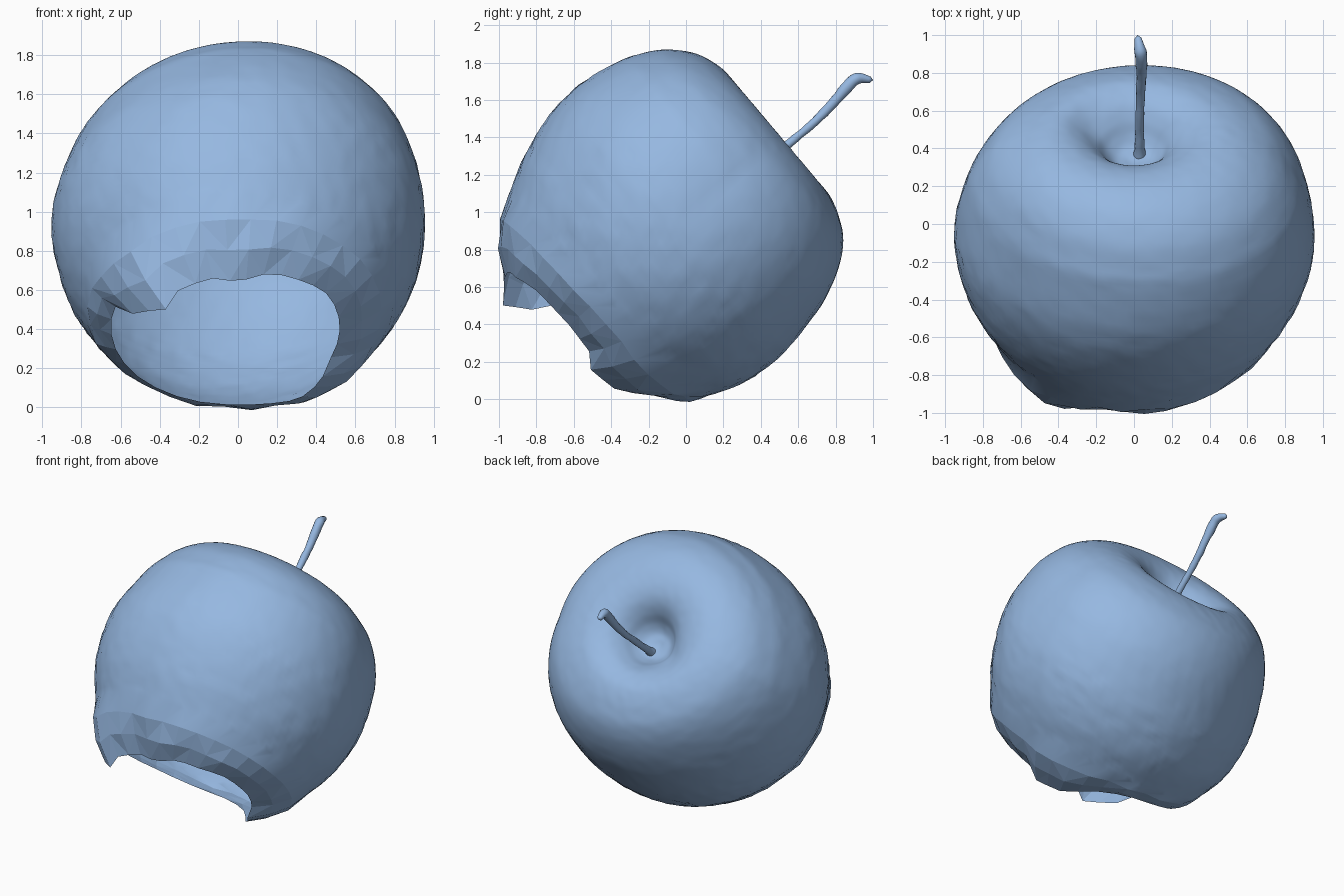
import bpy, bmesh, math
from mathutils import Vector, noise

if "Cube" in bpy.data.objects:
    bpy.data.objects.remove(bpy.data.objects["Cube"])

TILT = math.radians(48)
AX = Vector((0, math.sin(TILT), math.cos(TILT)))      # core axis, leaning back
SIDE = Vector((0, math.cos(TILT), -math.sin(TILT)))   # across the axis, back and down
CENTRE = Vector((0, -0.04, 0.92))
COARSE, FINE = 34, 4                                  # rim segments, fine steps per segment
SEG = COARSE * FINE

blue = bpy.data.materials.new("pale_blue")
blue.diffuse_color = (0.305, 0.479, 0.753, 1)
blue.use_nodes = True
blue.node_tree.nodes["Principled BSDF"].inputs["Base Color"].default_value = blue.diffuse_color


def place(r, a, ang):
    """Point at radius r, height a along the core, and angle around it."""
    p = CENTRE + AX * a + SIDE * (r * math.sin(ang))
    p.x += 1.06 * r * math.cos(ang)
    return p


def spline(pts, steps):
    """Catmull-Rom curve through the points."""
    pts = [Vector(p) for p in pts]
    ext = [2 * pts[0] - pts[1]] + pts + [2 * pts[-1] - pts[-2]]
    out = []
    for i in range(1, len(ext) - 2):
        p0, p1, p2, p3 = ext[i - 1:i + 3]
        for s in range(steps):
            t = s / steps
            out.append(0.5 * (2 * p1 + (p2 - p0) * t + (2 * p0 - 5 * p1 + 4 * p2 - p3) * t * t
                              + (3 * p1 - p0 - 3 * p2 + p3) * t ** 3))
    return out + [pts[-1]]


def finish(bm, name):
    bmesh.ops.recalc_face_normals(bm, faces=bm.faces)
    me = bpy.data.meshes.new(name)
    bm.to_mesh(me)
    bm.free()
    me.materials.append(blue)
    ob = bpy.data.objects.new(name, me)
    bpy.context.collection.objects.link(ob)
    return ob


# Skin profile: radius, height on the upper front side, then on the lower back side
profile = [(.03, .50, .03, .50), (.09, .515, .09, .515), (.14, .56, .14, .56), (.19, .635, .19, .625),
           (.26, .70, .26, .685), (.36, .737, .35, .715), (.49, .738, .43, .710),
           (.625, .69, .53, .675), (.746, .59, .641, .607), (.82, .475, .74, .478),
           (.868, .365, .82, .284), (.92, .115, .87, .024), (.907, -.11, .873, -.14),
           (.835, -.355, .845, -.32), (.735, -.56, .76, -.52)]
# Torn opening (angle, radius, height)
tear = [(0, .49, -.785), (22, .48, -.80), (32, .48, -.86), (55, .52, -.83), (75, .60, -.70),
        (90, .64, -.64), (110, .66, -.63), (135, .66, -.64), (160, .63, -.68), (180, .61, -.70),
        (191, .60, -.73), (202, .54, -.89), (222, .47, -.98), (233, .48, -.91), (255, .44, -.86),
        (270, .41, -.88), (290, .46, -.83), (305, .48, -.83), (330, .50, -.79), (360, .49, -.785)]


def tear_at(deg):
    for (d0, r0, a0), (d1, r1, a1) in zip(tear, tear[1:]):
        if d0 <= deg <= d1:
            t = (deg - d0) / (d1 - d0)
            return r0 + (r1 - r0) * t, a0 + (a1 - a0) * t


def section(row, ang):
    """Radius and height of a profile row at an angle, with the lopsided shoulder."""
    w = (1 + math.sin(ang)) / 2
    r = row[0] * (1 - w) + row[2] * w
    a = row[1] * (1 - w) + row[3] * w
    lop = max(0, min(1, (r - 0.4) / 0.4)) * max(0, min(1, (a + 0.3) / 0.6))
    return r + 0.06 * lop * math.cos(ang) * abs(math.sin(ang)), a


# Apple skin: fine rings
bm = bmesh.new()
rings = []
for row in spline(profile, 6):
    ring = []
    for k in range(SEG):
        ang = 2 * math.pi * k / SEG
        r, a = section(row, ang)
        # shallow crease on one side of the dimple
        d = math.degrees(ang) - 155
        crease = 0.035 * math.exp(-(d / 28) ** 2 - ((r - 0.24) / 0.09) ** 2)
        p = place(r, a - crease, ang)
        amp = 0.002 + 0.004 * max(0, min(1, (0.5 - a) / 0.4))
        n = (p - CENTRE).normalized()
        ring.append(bm.verts.new(p + n * amp * noise.noise(p * 18)))
    rings.append(ring)
for r0, r1 in zip(rings, rings[1:]):
    for k in range(SEG):
        j = (k + 1) % SEG
        bm.faces.new((r0[k], r0[j], r1[j], r1[k])).smooth = True
floor = bm.verts.new(place(0, 0.495, 0))
for k in range(SEG):
    bm.faces.new((floor, rings[0][(k + 1) % SEG], rings[0][k])).smooth = True

# Apple skin: coarse faceted band down to the torn edge
bands = []
for t in (0.3, 0.65, 1.0):
    ring = []
    for k in range(COARSE):
        ang = 2 * math.pi * k / COARSE
        er, ea = tear_at(360 * k / COARSE)
        sr, sa = section(profile[-1], ang)
        dr, da = er - sr, ea - sa
        bulge = 0.1 * 4 * t * (1 - t)
        p = place(sr + dr * t - da * bulge, sa + da * t + dr * bulge, ang)
        if t < 1:
            p += (p - CENTRE).normalized() * 0.018 * noise.noise(p * 7)
        ring.append(bm.verts.new(p))
    bands.append(ring)
for k in range(COARSE):
    j = (k + 1) % COARSE
    for s in range(FINE):
        f0 = rings[-1][k * FINE + s]
        f1 = rings[-1][(k * FINE + s + 1) % SEG]
        bm.faces.new((f0, f1, bands[0][k])).smooth = True
    bm.faces.new((rings[-1][(k + 1) * FINE % SEG], bands[0][j], bands[0][k])).smooth = True
    for b0, b1 in zip(bands, bands[1:]):
        if k % 2:
            bm.faces.new((b0[k], b0[j], b1[k]))
            bm.faces.new((b0[j], b1[j], b1[k]))
        else:
            bm.faces.new((b0[k], b0[j], b1[j]))
            bm.faces.new((b0[k], b1[j], b1[k]))
finish(bm, "apple_skin")

# Stem: a bent tube (x, y, z, radius) with a knobbly tip
path = [(.03, .335, 1.19, .036), (.03, .44, 1.275, .025), (.03, .56, 1.375, .023),
        (.035, .69, 1.485, .024), (.04, .80, 1.60, .027), (.04, .88, 1.69, .033),
        (.03, .93, 1.715, .029), (.022, .985, 1.708, .018)]
bm = bmesh.new()
pts = spline(path, 5)
rings = []
for i, p in enumerate(pts):
    c = p.to_3d()
    d = (pts[min(i + 1, len(pts) - 1)].to_3d() - pts[max(i - 1, 0)].to_3d()).normalized()
    u = Vector((1, 0, 0))
    u = (u - d * u.dot(d)).normalized()
    v = d.cross(u)
    ring = []
    for k in range(14):
        ang = 2 * math.pi * k / 14
        q = c + (u * math.cos(ang) + v * math.sin(ang)) * p[3]
        ring.append(bm.verts.new(q + (q - c) * 0.2 * noise.noise(q * 18)))
    rings.append(ring)
for r0, r1 in zip(rings, rings[1:]):
    for k in range(14):
        j = (k + 1) % 14
        bm.faces.new((r0[k], r0[j], r1[j], r1[k])).smooth = True
tip = bm.verts.new((.02, 1.0, 1.706))
for k in range(14):
    bm.faces.new((rings[-1][k], rings[-1][(k + 1) % 14], tip)).smooth = True
finish(bm, "stem")
